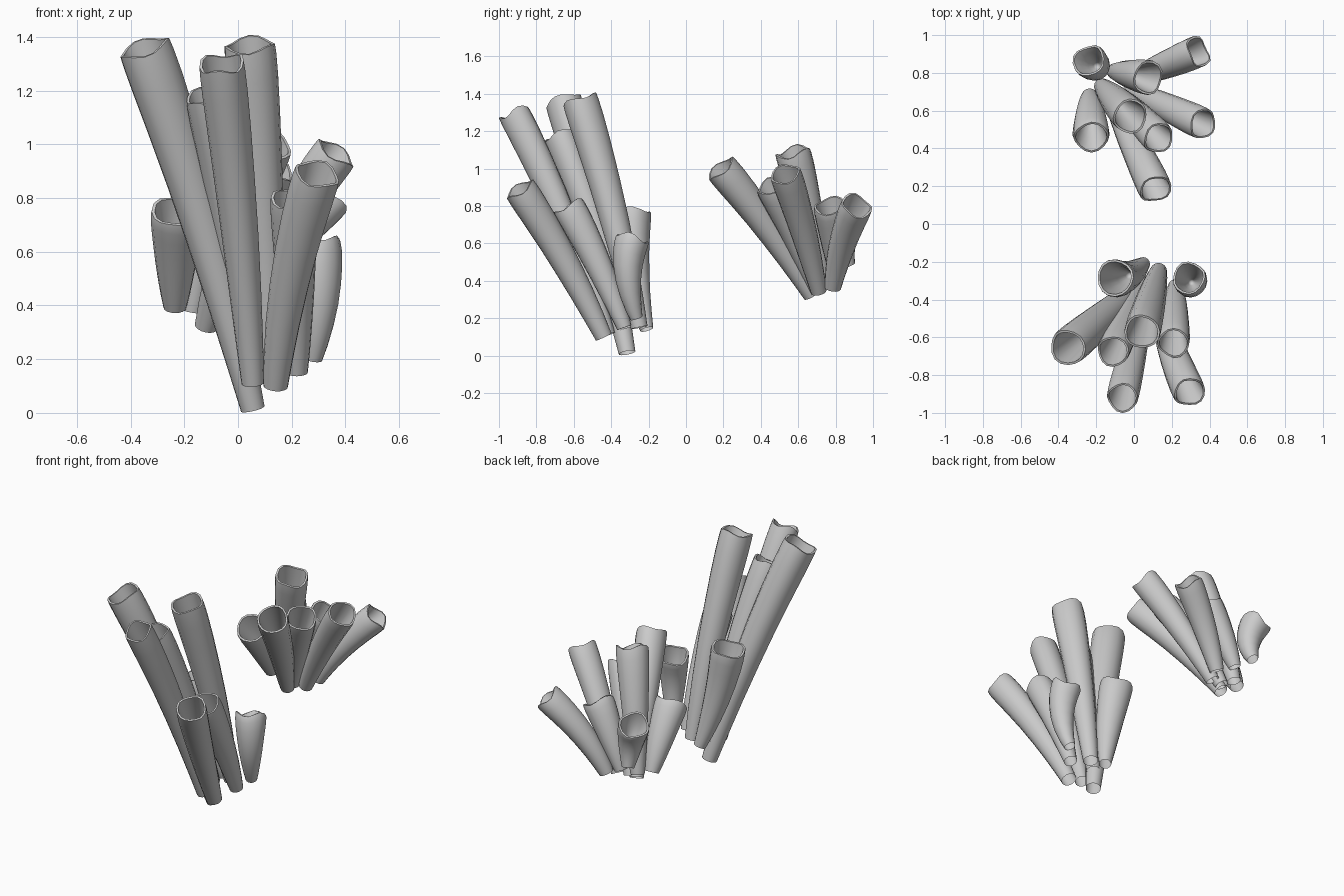
import bpy, bmesh, math, random
from mathutils import Vector

if "Cube" in bpy.data.objects:
    bpy.data.objects.remove(bpy.data.objects["Cube"])

random.seed(4)
SIDES = 16

# name, base centre, rim centre, rim radius, base radius, optional sideways bow
TUBES = [
    # front colony: tall tubes leaning forward
    ("front_tube_tall_left",   (0.055, -0.315, 0.015), (-0.35, -0.655, 1.36), 0.1, 0.045),
    ("front_tube_tall_right",  (0.13, -0.25, 0.15),  (0.042, -0.57, 1.37), 0.096, 0.045),
    ("front_tube_tall_mid",    (0.05, -0.32, 0.14),  (-0.11, -0.675, 1.18), 0.087, 0.04),
    ("front_tube_tall_front",  (0.055, -0.42, 0.11), (-0.06, -0.92, 1.30), 0.085, 0.042),
    ("front_tube_medium",      (0.22, -0.33, 0.15),  (0.21, -0.63, 0.80), 0.087, 0.04),
    ("front_tube_lean_right",  (0.14, -0.44, 0.10),  (0.295, -0.89, 0.89), 0.088, 0.046, (-0.03, -0.01, 0)),
    ("front_tube_short_back",  (0.05, -0.21, 0.14),  (-0.10, -0.285, 0.77), 0.1, 0.036, (-0.03, -0.06, 0)),
    ("front_tube_short_right", (0.28, -0.265, 0.20), (0.29, -0.285, 0.625), 0.09, 0.034, (0.04, -0.07, 0.02)),
    # back colony: shorter fanned tubes
    ("back_tube_short_left",   (-0.20, 0.87, 0.48),  (-0.24, 0.865, 0.76), 0.092, 0.036, (0.04, -0.06, 0)),
    ("back_tube_upright",      (-0.11, 0.81, 0.42),  (0.075, 0.775, 0.80), 0.092, 0.038),
    ("back_tube_rear_right",   (0.01, 0.785, 0.36),  (0.34, 0.912, 0.80), 0.085, 0.043, (-0.03, -0.02, 0)),
    ("back_tube_tallest",      (-0.17, 0.73, 0.38),  (-0.02, 0.57, 1.09), 0.095, 0.042),
    ("back_tube_left",         (-0.235, 0.68, 0.39), (-0.225, 0.46, 0.75), 0.097, 0.042),
    ("back_tube_mid",          (-0.10, 0.70, 0.34),  (0.13, 0.455, 0.91), 0.088, 0.04),
    ("back_tube_right",        (-0.02, 0.71, 0.34),  (0.365, 0.53, 0.97), 0.085, 0.042),
    ("back_tube_front",        (-0.12, 0.67, 0.32),  (0.115, 0.185, 1.00), 0.09, 0.042),
]

# (fraction along path, blend from base radius to rim radius), outer wall
OUTER = [(0, 0.0), (0.12, 0.2), (0.28, 0.42), (0.45, 0.62),
         (0.62, 0.78), (0.78, 0.92), (0.9, 1.0), (0.97, 1.0), (1.0, 0.96)]
# (fraction along path, share of rim radius), hollow inside
INNER = [(1.0, 0.86), (0.96, 0.82), (0.8, 0.66), (0.6, 0.42), (0.45, 0.2)]


def make_tube(name, base, rim, r_rim, r_base, bow=(0, 0, 0)):
    p0, p2 = Vector(base), Vector(rim)
    p1 = p0.lerp(p2, 0.42)
    p1.z = p0.z + (p2.z - p0.z) * 0.53          # starts steeper, then leans out
    p1 += Vector(bow)
    ph, amp = random.uniform(0, 6.28), random.uniform(0.008, 0.014)
    bm = bmesh.new()

    def ring(t, r):
        c = p0 * (1 - t) ** 2 + p1 * 2 * t * (1 - t) + p2 * t * t
        tan = ((p1 - p0) * (1 - t) + (p2 - p1) * t).normalized()
        side = Vector((1, 0, 0))
        side = (side - tan * side.dot(tan)).normalized()
        up = tan.cross(side)
        verts = []
        for i in range(SIDES):
            a = 2 * math.pi * i / SIDES
            wob = 1 + 0.03 * t * math.sin(3 * a + ph)
            wave = amp * t ** 6 * math.sin(3 * a + ph + 1)
            verts.append(bm.verts.new(
                c + (side * math.cos(a) + up * math.sin(a)) * r * wob + tan * wave))
        return verts, c

    rings = [ring(t, r_base + (r_rim - r_base) * k) for t, k in OUTER]
    rings += [ring(t, r_rim * k) for t, k in INNER]
    for (a, _), (b, _) in zip(rings, rings[1:]):
        for i in range(SIDES):
            j = (i + 1) % SIDES
            bm.faces.new((a[i], a[j], b[j], b[i]))
    # pointed hollow floor; the foot stays open
    last, c = rings[-1]
    tip = bm.verts.new(c + (p0 - p2) * 0.08)
    for i in range(SIDES):
        bm.faces.new((last[i], last[(i + 1) % SIDES], tip))
    bmesh.ops.recalc_face_normals(bm, faces=bm.faces)

    me = bpy.data.meshes.new(name)
    bm.to_mesh(me)
    bm.free()
    ob = bpy.data.objects.new(name, me)
    bpy.context.collection.objects.link(ob)
    bpy.ops.object.select_all(action='DESELECT')
    ob.select_set(True)
    bpy.context.view_layer.objects.active = ob
    bpy.ops.object.shade_smooth_by_angle(angle=math.radians(40))


for tube in TUBES:
    make_tube(*tube)
